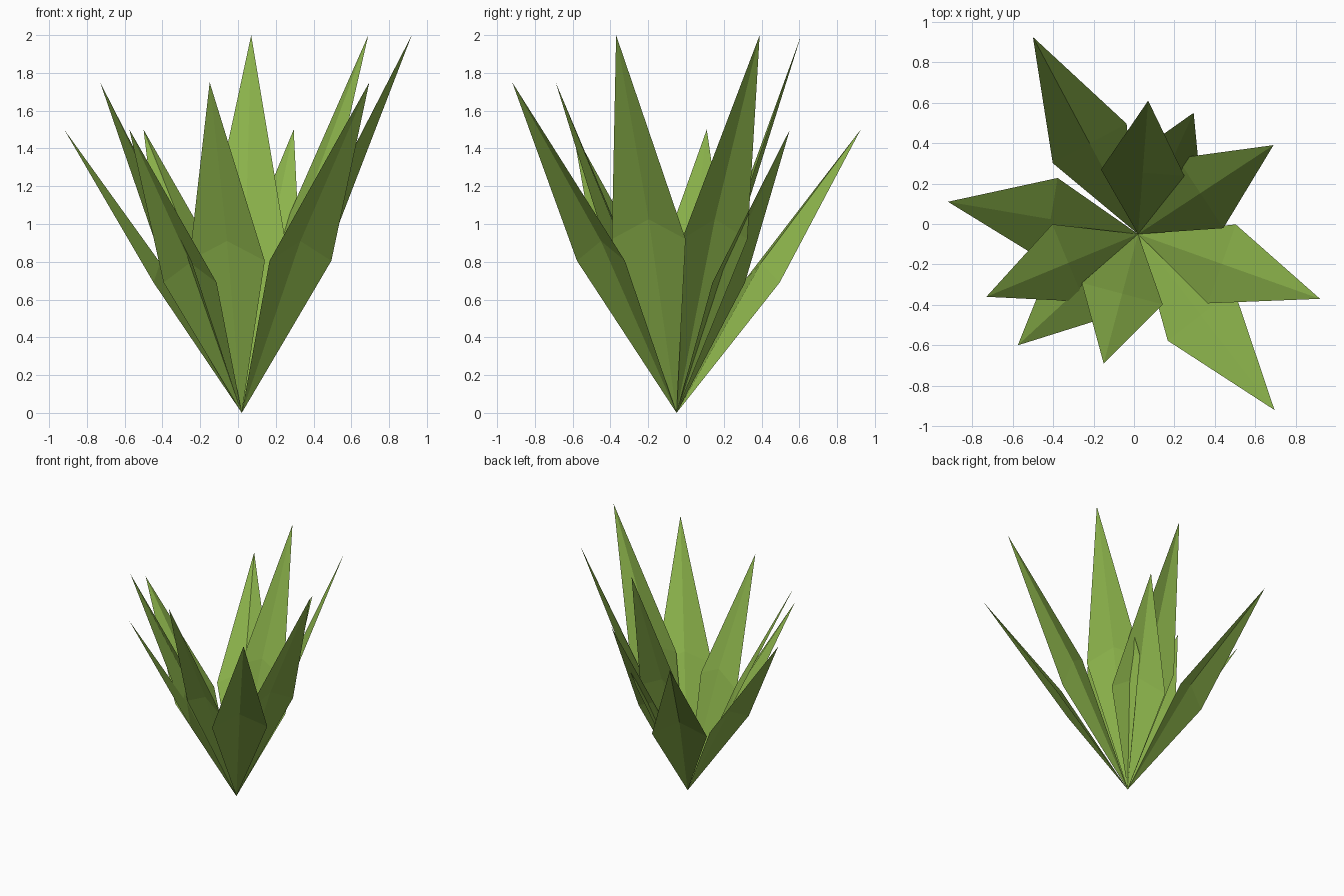
import bpy
from mathutils import Vector

if "Cube" in bpy.data.objects:
    bpy.data.objects.remove(bpy.data.objects["Cube"])

ROOT = Vector((0.02, -0.05, 0.0))
HALF_WIDTH = 0.207   # half the blade width at its widest point
WIDEST = 0.46        # where along the blade it is widest
FOLD = 0.105         # how far the midrib is raised there

# Leaf tips around the plant, grouped by height
TIPS = {
    2.0: [(0.07, 0.61), (0.69, 0.39), (0.92, -0.37)],
    1.75: [(0.695, -0.92), (-0.15, -0.69), (-0.73, -0.36)],
    1.5: [(-0.50, 0.925), (0.295, 0.55), (-0.575, -0.60), (-0.92, 0.11)],
}

green = bpy.data.materials.new("leaf_green")
green.diffuse_color = (0.26, 0.45, 0.07, 1)
green.use_nodes = True
green.node_tree.nodes["Principled BSDF"].inputs["Base Color"].default_value = green.diffuse_color


def add_leaf(name, tip):
    """Pointed blade folded along its midrib, growing from the root."""
    along = tip - ROOT
    side = Vector((-along.y, along.x, 0)).normalized() * HALF_WIDTH
    mid = ROOT + along * WIDEST
    rib = mid + Vector((0, 0, FOLD))
    verts = [ROOT, mid + side, rib, mid - side, tip]
    faces = [(0, 2, 1), (0, 3, 2), (1, 2, 4), (2, 3, 4)]
    mesh = bpy.data.meshes.new(name)
    mesh.from_pydata(verts, [], faces)
    mesh.materials.append(green)
    bpy.context.collection.objects.link(bpy.data.objects.new(name, mesh))


# Leaves
count = 0
for height, tips in TIPS.items():
    for x, y in tips:
        count += 1
        add_leaf(f"leaf_{count}", Vector((x, y, height)))
